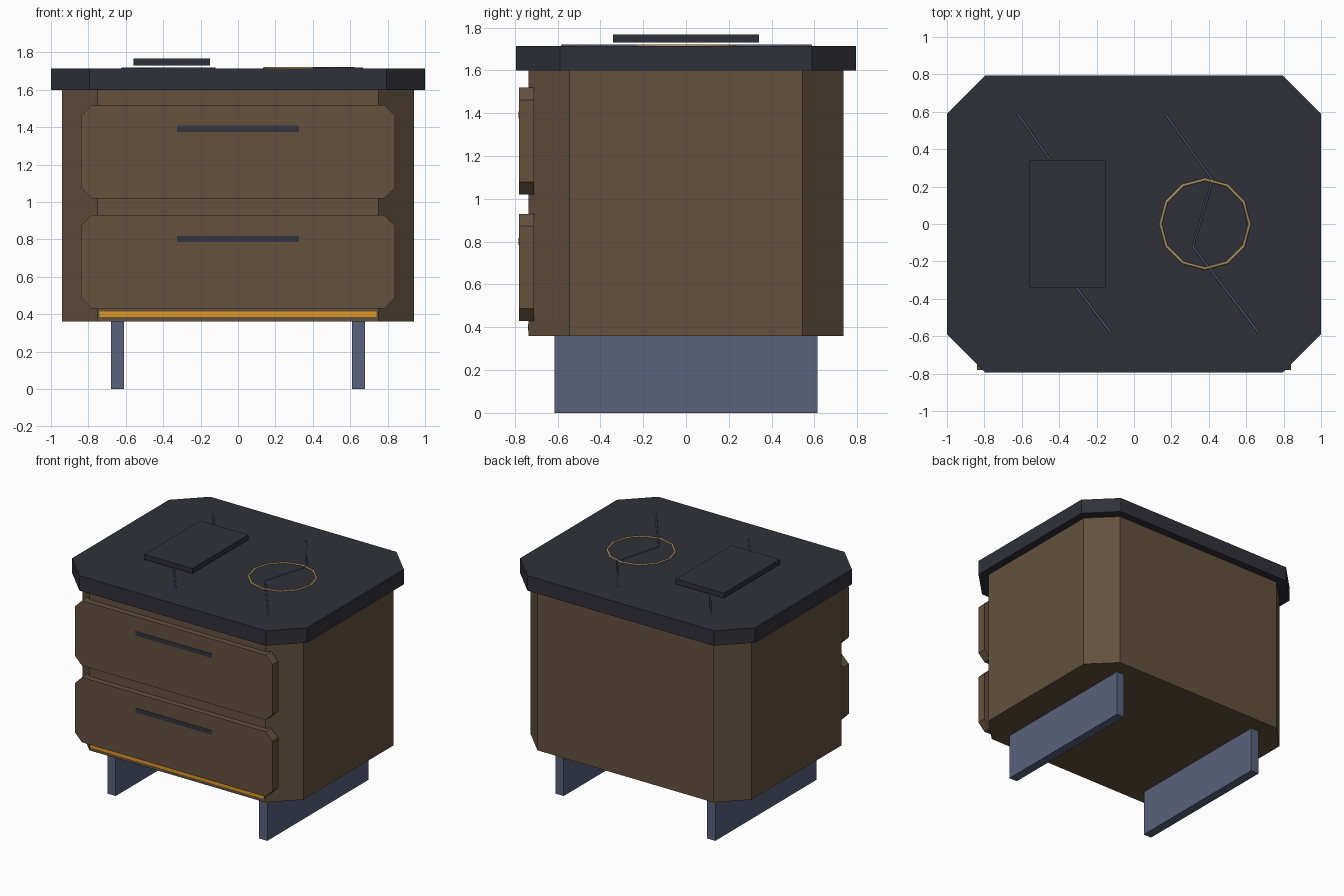
import bpy, bmesh, math
from mathutils import Matrix, Vector

cube = bpy.data.objects.get("Cube")
if cube:
    bpy.data.objects.remove(cube, do_unlink=True)


def material(name, r, g, b):
    m = bpy.data.materials.new(name)
    m.use_nodes = True
    m.diffuse_color = (r, g, b, 1)
    m.node_tree.nodes["Principled BSDF"].inputs["Base Color"].default_value = (r, g, b, 1)
    return m


WOOD = material("brown wood", 0.125, 0.083, 0.047)
DARK = material("dark stone", 0.03, 0.03, 0.042)
HANDLE = material("dark metal", 0.034, 0.035, 0.052)
STEEL = material("blue steel", 0.1, 0.122, 0.2)
GOLD = material("gold ring", 0.4, 0.28, 0.105)
GLOW = material("amber light", 0.75, 0.32, 0.018)


def add_mesh(name, bm, mat):
    me = bpy.data.meshes.new(name)
    bmesh.ops.recalc_face_normals(bm, faces=bm.faces)
    bm.to_mesh(me)
    bm.free()
    me.materials.append(mat)
    ob = bpy.data.objects.new(name, me)
    bpy.context.collection.objects.link(ob)
    return ob


def block(name, mat, lo, hi, cut=0, axis=2):
    """Box between two corners, with the edges along one axis chamfered."""
    lo, hi = Vector(lo), Vector(hi)
    bm = bmesh.new()
    bmesh.ops.create_cube(bm, size=1)
    bm.transform(Matrix.Translation((lo + hi) / 2) @ Matrix.Diagonal((*(hi - lo), 1)))
    if cut:
        edges = [e for e in bm.edges
                 if abs((e.verts[0].co - e.verts[1].co).normalized()[axis]) > 0.9]
        bmesh.ops.bevel(bm, geom=edges, offset=cut, segments=1, affect='EDGES')
    return add_mesh(name, bm, mat)


def wire(name, mat, points, radius, closed=False):
    """Thin inlay that follows a path."""
    cu = bpy.data.curves.new(name, 'CURVE')
    cu.dimensions = '3D'
    cu.bevel_depth = radius
    cu.bevel_resolution = 1
    cu.use_fill_caps = True
    sp = cu.splines.new('POLY')
    sp.points.add(len(points) - 1)
    for p, co in zip(sp.points, points):
        p.co = (*co, 1)
    sp.use_cyclic_u = closed
    cu.materials.append(mat)
    ob = bpy.data.objects.new(name, cu)
    bpy.context.collection.objects.link(ob)


# Cabinet and top slab with clipped corners
block("cabinet", WOOD, (-0.94, -0.735, 0.36), (0.94, 0.735, 1.6), 0.19)
block("top_slab", DARK, (-1, -0.795, 1.6), (1, 0.795, 1.715), 0.207)

# Drawer fronts and their flush handles
for name, z in (("lower", 0.43), ("upper", 1.02)):
    block(name + "_drawer", WOOD, (-0.84, -0.78, z), (0.84, -0.71, z + 0.5), 0.058, 1)
    block(name + "_handle", HANDLE, (-0.325, -0.783, z + 0.355), (0.325, -0.775, z + 0.388))

# Light strip under the drawers
block("light_strip", GLOW, (-0.74, -0.739, 0.385), (0.74, -0.732, 0.415))

# Slab legs
for name, x in (("right_leg", -0.645), ("left_leg", 0.645)):
    block(name, STEEL, (x - 0.035, -0.615, 0), (x + 0.035, 0.615, 0.36))

# Raised pad on the top
block("pad", DARK, (-0.56, -0.34, 1.73), (-0.15, 0.34, 1.768))

# Zigzag veins inlaid in the top
for name, x in (("right_vein", -0.79), ("left_vein", 0)):
    path = [(0.17, 0.585), (0.42, 0.235), (0.315, -0.12), (0.665, -0.58)]
    wire(name, STEEL, [(px + x, py, 1.715) for px, py in path], 0.006)

# Twelve-sided ring inlaid in the top
turns = [math.tau * i / 12 for i in range(12)]
wire("ring", GOLD, [(0.38 + 0.238 * math.cos(a), 0.238 * math.sin(a), 1.715)
                    for a in turns], 0.008, True)
